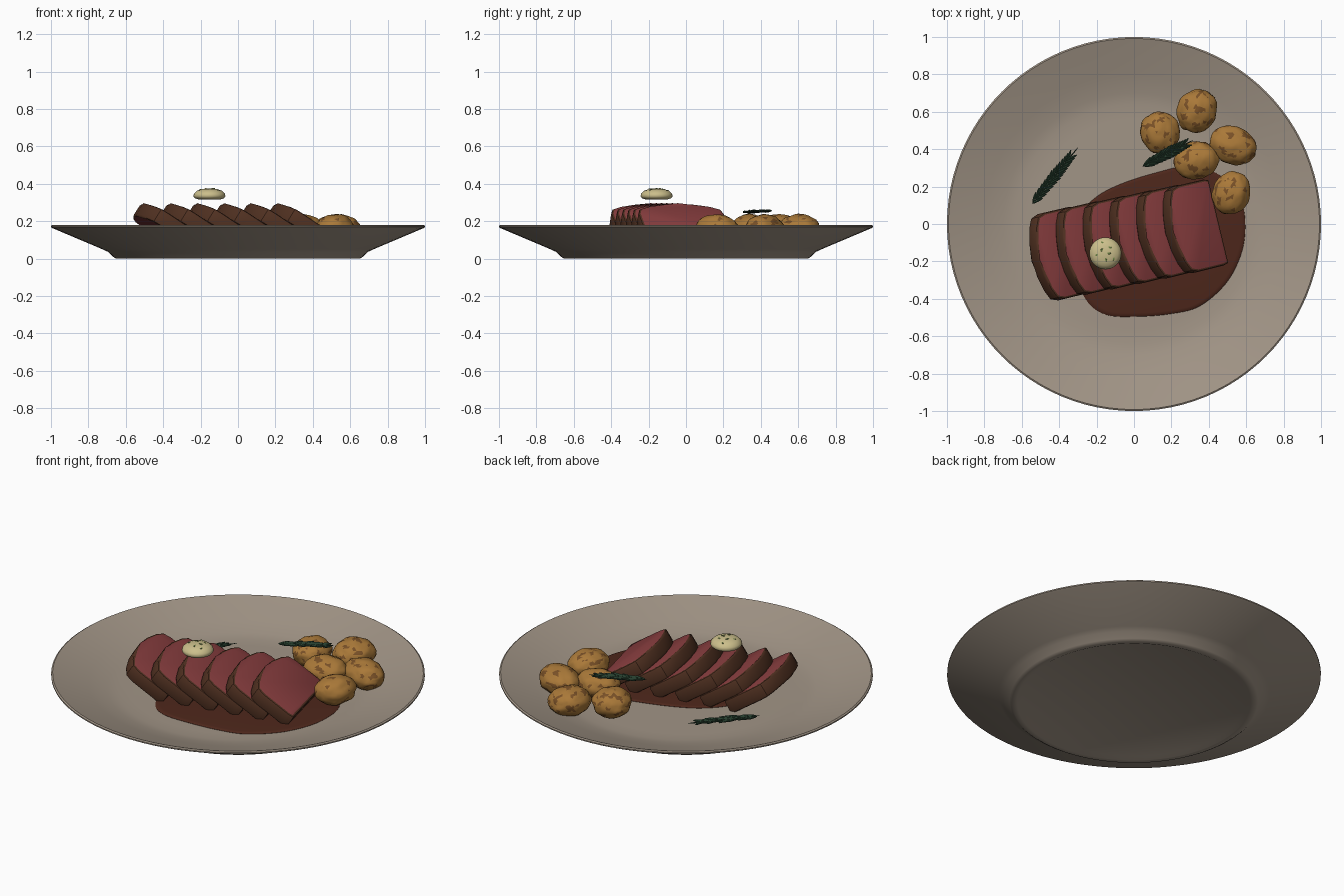
import bpy, bmesh, math, random
from mathutils import Vector, Matrix, noise

if "Cube" in bpy.data.objects:
    bpy.data.objects.remove(bpy.data.objects["Cube"])

random.seed(4)


def mat(name, r, g, b):
    m = bpy.data.materials.new(name)
    m.diffuse_color = (r, g, b, 1)
    m.use_nodes = True
    m.node_tree.nodes["Principled BSDF"].inputs["Base Color"].default_value = m.diffuse_color
    return m


STONE = mat("stoneware", .36, .30, .24)
PINK = mat("pink_meat", .26, .05, .052)
CRUST = mat("seared_crust", .085, .032, .016)
SAUCE = mat("sauce", .075, .02, .011)
GOLD = mat("roast_gold", .40, .19, .04)
CHAR = mat("roast_brown", .19, .08, .02)
BUTTER = mat("butter", .60, .52, .26)
HERB = mat("herb_green", .02, .05, .028)
FLECK = mat("chive_green", .15, .22, .06)


def finish(name, bm, mats, angle=40):
    bmesh.ops.recalc_face_normals(bm, faces=bm.faces)
    me = bpy.data.meshes.new(name)
    bm.to_mesh(me)
    bm.free()
    for m in mats:
        me.materials.append(m)
    me.shade_smooth()
    me.set_sharp_from_angle(angle=math.radians(angle))
    ob = bpy.data.objects.new(name, me)
    bpy.context.collection.objects.link(ob)
    return ob


def lathe(name, profile, mats, steps=96, centre=(0, 0, 0), angle=40):
    bm = bmesh.new()
    vs = [bm.verts.new((r, 0, z)) for r, z in profile]
    es = [bm.edges.new(p) for p in zip(vs, vs[1:])]
    bmesh.ops.spin(bm, geom=vs + es, cent=(0, 0, 0), axis=(0, 0, 1),
                   angle=math.tau, steps=steps)
    bmesh.ops.remove_doubles(bm, verts=bm.verts, dist=1e-4)
    bmesh.ops.translate(bm, verts=bm.verts, vec=centre)
    return finish(name, bm, mats, angle)


# Plate: foot ring, flared wall and shallow well
lathe("plate", [(0, .012), (.6, .012), (.625, 0), (.652, 0), (.665, .008), (.695, .036),
                (.725, .05), (.99, .162), (1, .168), (1, .175), (.992, .18), (.98, .176),
                (.8, .118), (.7, .09), (.64, .081), (.56, .08), (0, .08)], [STONE])

# Sauce pool: smooth closed outline, slightly domed
outline = [(-.32, 0), (-.22, .13), (-.08, .21), (.12, .275), (.3, .31), (.46, .26),
           (.57, .13), (.595, -.02), (.57, -.17), (.49, -.32), (.35, -.44), (.2, -.48),
           (.02, -.495), (-.15, -.485), (-.26, -.4), (-.33, -.2)]


def closed_curve(pts, sub=5):
    out, n = [], len(pts)
    for i in range(n):
        a, b, c, d = (Vector(pts[(i + k) % n]) for k in (-1, 0, 1, 2))
        for s in range(sub):
            t = s / sub
            out.append(.5 * (2 * b + (c - a) * t + (2 * a - 5 * b + 4 * c - d) * t * t
                             + (3 * b - a - 3 * c + d) * t ** 3))
    return out


bm = bmesh.new()
mid = Vector((.13, -.09))
rings = []
for scale, z in ((1, .076), (1, .081), (.985, .086), (.95, .088)):
    rings.append([bm.verts.new((*(mid + (p - mid) * scale), z)) for p in closed_curve(outline)])
for lo, hi in zip(rings, rings[1:]):
    for i in range(len(lo)):
        j = (i + 1) % len(lo)
        bm.faces.new((lo[i], lo[j], hi[j], hi[i]))
bm.faces.new(rings[-1])
bm.faces.new(rings[0])
finish("sauce_pool", bm, [SAUCE])

# Steak slices: domed outline, leaning back on one another
TILT, YAW, THICK = math.radians(33), math.radians(13.5), .082
half = [(.228, 0), (.236, .03), (.237, .2), (.222, .245), (.17, .272), (.09, .293)]
shape = half + [(0, .30)] + [(-a, b) for a, b in reversed(half)]
s = Vector((math.cos(YAW), math.sin(YAW), 0))
up = Vector((0, 0, 1))
along = Vector((math.sin(YAW), -math.cos(YAW), 0))
rise = -s * math.cos(TILT) + up * math.sin(TILT)
normal = s * math.sin(TILT) + up * math.cos(TILT)
for k in range(6):
    base = Vector((.455, .015, .133)) - k * Vector((.143, .029, 0))
    bm = bmesh.new()
    front = [bm.verts.new(base + along * a + rise * b) for a, b in shape]
    back = [bm.verts.new(v.co - normal * THICK) for v in front]
    caps = [bm.faces.new(front), bm.faces.new(back[::-1])]
    n = len(shape)
    for i in range(n):
        j = (i + 1) % n
        bm.faces.new((front[i], back[i], back[j], front[j])).material_index = 1
    edges = list({e for f in caps for e in f.edges})
    bmesh.ops.bevel(bm, geom=edges, offset=.012, segments=2, profile=.5,
                    affect='EDGES', material=1)
    finish(f"steak_slice_{k + 1}", bm, [PINK, CRUST])

# Roast potatoes: lumpy flattened balls with browned patches
potatoes = [(.14, .49, .105, .112, 20), (.335, .605, .105, .118, -25), (.53, .42, .128, .1, -20),
            (.335, .34, .122, .1, 10), (.52, .165, .1, .118, -20)]
for k, (x, y, rx, ry, turn) in enumerate(potatoes):
    bm = bmesh.new()
    bmesh.ops.create_icosphere(bm, subdivisions=4, radius=1)
    off = Vector((k * 7.3, k * 3.1, 2))
    for f in bm.faces:
        f.material_index = int(noise.noise(f.calc_center_median() * 3.2 + off) > .27)
    for v in bm.verts:
        v.co *= 1 + .07 * noise.noise(v.co * 2.2 + off) + .03 * noise.noise(v.co * 5 + off)
    m = (Matrix.Translation((x, y, .158)) @ Matrix.Rotation(math.radians(turn), 4, 'Z')
         @ Matrix.Diagonal((rx, ry, .079, 1)))
    bmesh.ops.transform(bm, matrix=m, verts=bm.verts)
    finish(f"potato_{k + 1}", bm, [GOLD, CHAR])

# Butter pat with chive flecks
bc = Vector((-.153, -.157, .32))
lathe("butter_pat", [(0, -.003), (.06, -.003), (.078, .003), (.086, .014), (.082, .028),
                     (.066, .043), (.04, .052), (0, .056)], [BUTTER], 32, bc, 60)
bm = bmesh.new()
for k in range(7):
    a, r = k * 2.4, .02 + .0065 * k
    z = .056 - 3.6 * r * r
    m = (Matrix.Translation(bc + Vector((r * math.cos(a), r * math.sin(a), z)))
         @ Matrix.Rotation(a * 1.7, 4, 'Z') @ Matrix.Diagonal((.012, .006, .004, 1)))
    bmesh.ops.create_icosphere(bm, subdivisions=1, radius=1, matrix=m)
finish("chive_flecks", bm, [FLECK])


# Rosemary sprigs: a stem with paired slim needles
def sprig(name, start, end):
    a, b = Vector(start), Vector(end)
    d = (b - a).normalized()
    side = up.cross(d).normalized()
    bm = bmesh.new()

    def spindle(p, q, r):
        rot = (q - p).to_track_quat('Z', 'Y').to_matrix().to_4x4()
        m = (Matrix.Translation((p + q) / 2) @ rot
             @ Matrix.Diagonal((r, r, (q - p).length / 2, 1)))
        bmesh.ops.create_uvsphere(bm, u_segments=6, v_segments=6, radius=1, matrix=m)

    spindle(a, b, .006)
    for i in range(13):
        p = a.lerp(b, .03 + .062 * i)
        size = .085 * (1 - .35 * abs(i - 5) / 7)
        for sgn in (-1, 1):
            lift = random.uniform(-.04, .12)
            q = p + (d + side * sgn * .42 + up * lift).normalized() * size
            spindle(p, q, .007)
    finish(name, bm, [HERB])


sprig("rosemary_sprig_1", (-.55, .10, .112), (-.295, .415, .118))
sprig("rosemary_sprig_2", (.04, .305, .247), (.32, .45, .255))
